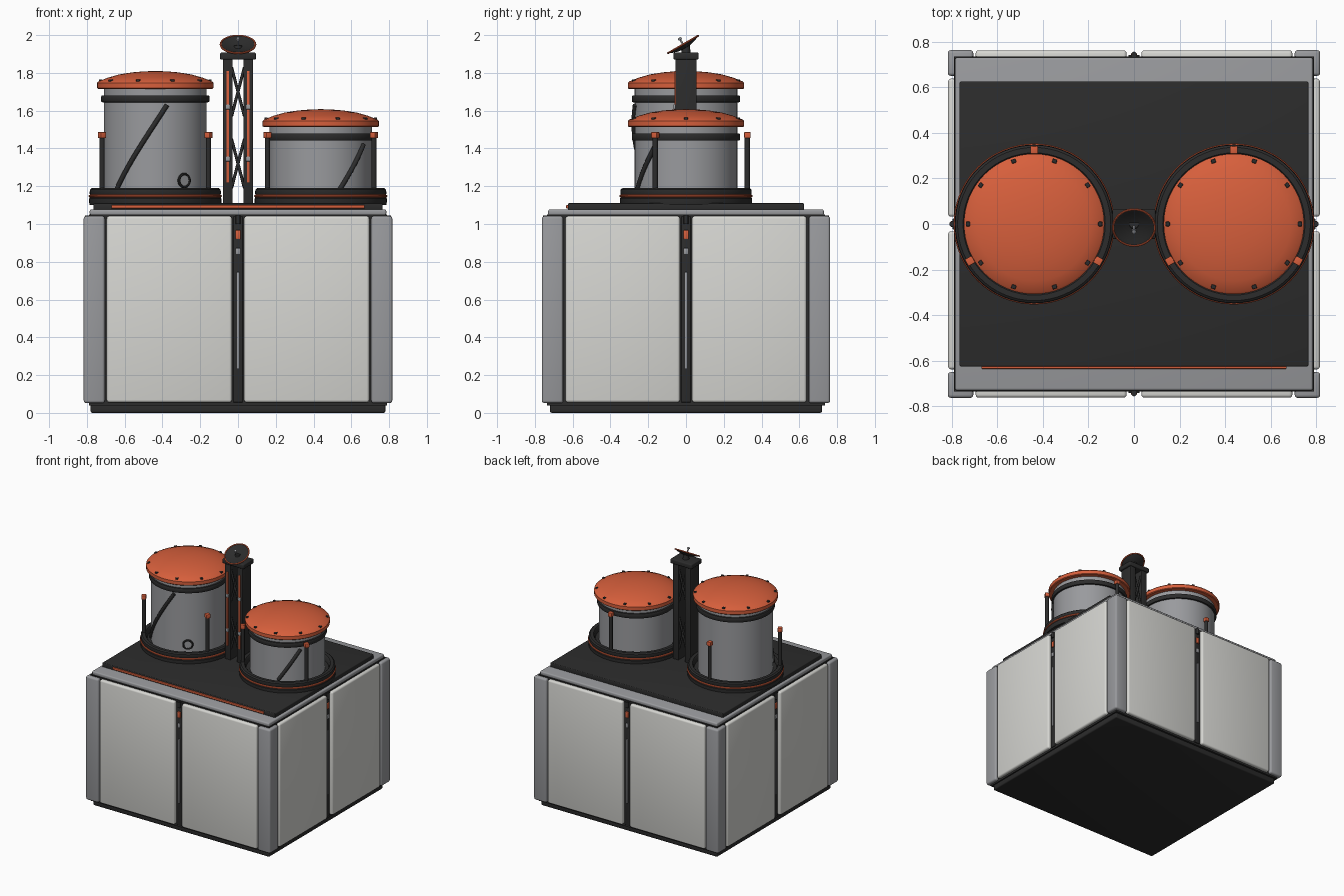
import bpy, bmesh, math
from mathutils import Vector, Matrix

if "Cube" in bpy.data.objects:
    bpy.data.objects.remove(bpy.data.objects["Cube"])


def material(name, rgb):
    m = bpy.data.materials.new(name)
    m.diffuse_color = (*rgb, 1)
    m.use_nodes = True
    m.node_tree.nodes["Principled BSDF"].inputs["Base Color"].default_value = m.diffuse_color
    return m


PANEL = material("pale panel", (0.68, 0.68, 0.65))
METAL = material("grey metal", (0.32, 0.325, 0.34))
DARK = material("charcoal", (0.025, 0.025, 0.025))
ORANGE = material("burnt orange", (0.68, 0.115, 0.045))


def finish(name, bm, mat, smooth=True, matrix=None):
    if matrix is not None:
        bm.transform(matrix)
    bmesh.ops.recalc_face_normals(bm, faces=bm.faces)
    me = bpy.data.meshes.new(name)
    bm.to_mesh(me)
    bm.free()
    me.materials.append(mat)
    ob = bpy.data.objects.new(name, me)
    bpy.context.collection.objects.link(ob)
    if smooth:
        bpy.ops.object.select_all(action='DESELECT')
        ob.select_set(True)
        bpy.context.view_layer.objects.active = ob
        bpy.ops.object.shade_smooth_by_angle(angle=math.radians(35))
    return ob


def box(name, lo, hi, mat, bevel=0.0, matrix=None):
    lo, hi = Vector(lo), Vector(hi)
    bm = bmesh.new()
    bmesh.ops.create_cube(bm, size=1)
    for v in bm.verts:
        v.co = Vector(((lo[i] + hi[i]) / 2 + v.co[i] * (hi[i] - lo[i])) for i in range(3))
    if bevel:
        bmesh.ops.bevel(bm, geom=bm.edges[:], offset=bevel, segments=3,
                        profile=0.5, affect='EDGES')
    return finish(name, bm, mat, bevel > 0, matrix)


def lathe(name, profile, mat, matrix=None, steps=64, closed=False):
    """Revolve (radius, z) points about z."""
    bm = bmesh.new()
    vs = [bm.verts.new((r, 0, z)) for r, z in profile]
    pairs = list(zip(vs, vs[1:])) + ([(vs[-1], vs[0])] if closed else [])
    es = [bm.edges.new(p) for p in pairs]
    bmesh.ops.spin(bm, geom=vs + es, cent=(0, 0, 0), axis=(0, 0, 1),
                   angle=2 * math.pi, steps=steps, use_duplicate=False)
    bmesh.ops.remove_doubles(bm, verts=bm.verts[:], dist=1e-5)
    return finish(name, bm, mat, True, matrix)


def torus(name, R, r, mat, matrix, z=0.0, sides=8, steps=64):
    pts = [(R + r * math.cos(2 * math.pi * i / sides),
            z + r * math.sin(2 * math.pi * i / sides)) for i in range(sides)]
    return lathe(name, pts, mat, matrix, steps, True)


def tube(name, points, radius, mat):
    cu = bpy.data.curves.new(name, 'CURVE')
    cu.dimensions = '3D'
    cu.bevel_depth, cu.bevel_resolution, cu.use_fill_caps = radius, 2, True
    sp = cu.splines.new('POLY')
    sp.points.add(len(points) - 1)
    for p, co in zip(sp.points, points):
        p.co = (*co, 1)
    cu.materials.append(mat)
    ob = bpy.data.objects.new(name, cu)
    bpy.context.collection.objects.link(ob)
    return ob


def shift(x, y, z):
    return Matrix.Translation((x, y, z))


def turn(deg, axis='Z'):
    return Matrix.Rotation(math.radians(deg), 4, axis)


# Cabinet: base plate, dark core, roof slab, deck and front strip
box("base_plate", (-.78, -.72, 0), (.78, .72, .055), DARK, .01)
box("cabinet_core", (-.79, -.735, .04), (.79, .735, 1.05), DARK)
box("roof_slab", (-.785, -.73, 1.045), (.785, .73, 1.077), METAL, .01)
box("roof_deck", (-.765, -.625, 1.07), (.765, .625, 1.11), DARK, .006)
box("deck_strip", (-.67, -.635, 1.083), (.67, -.62, 1.1), ORANGE, .003)

# Corner columns
for sx in (-1, 1):
    for sy in (-1, 1):
        a, b = sorted((sx * .705, sx * .817)), sorted((sy * .65, sy * .763))
        box("corner_column", (a[0], b[0], .052), (a[1], b[1], 1.042), METAL, .014)

# Wall panels and centre seams on all four sides
for deg, wide, depth in ((0, .695, .762), (180, .695, .762), (90, .638, .816), (270, .638, .816)):
    R = turn(deg)
    for lo, hi in ((-wide, -.032), (.032, wide)):
        box("wall_panel", (lo, -depth, .055), (hi, -depth + .06, 1.042), PANEL, .014, R)
    f = -depth + .02
    box("seam_post", (-.024, f, .055), (.024, f + .05, 1.04), DARK, .004, R)
    box("seam_lamp", (-.013, f - .008, .92), (.013, f + .01, .967), ORANGE, .003, R)
    box("seam_latch", (-.011, f - .006, .84), (.011, f + .01, .872), METAL, .003, R)
    box("seam_rail", (-.006, f - .006, .235), (.006, f + .01, .745), METAL, .002, R)
    lathe("seam_cap", [(0, 1.0), (.012, 1.0), (.012, 1.045), (0, 1.045)], DARK,
          shift(0, -.744, 0) if deg == 0 else R @ shift(0, -depth + .018, 0), 16)


def tank(x, top, sweep, rise):
    """Storage tank whose lid rim starts at height top."""
    M = shift(x, 0, 0)
    lathe("tank_foot", [(.27, 1.1), (.347, 1.1), (.35, 1.115), (.35, 1.135), (.344, 1.143),
                        (.344, 1.153), (.348, 1.16), (.346, 1.182), (.336, 1.19),
                        (.312, 1.19), (.304, 1.18), (.3, 1.15), (.27, 1.15)], DARK, M)
    torus("foot_ring", .346, .007, ORANGE, M, 1.148)
    lathe("tank_body", [(0, 1.11), (.272, 1.11), (.272, top), (0, top)], METAL, M)
    lathe("tank_band", [(.268, top - .072), (.284, top - .07), (.287, top - .064),
                        (.287, top - .041), (.284, top - .035), (.268, top - .033)], DARK, M)
    # Domed lid and its bolts
    lathe("tank_lid", [(0, top), (.302, top), (.308, top + .005), (.308, top + .032),
                       (.3, top + .04), (.25, top + .06), (.19, top + .077),
                       (.12, top + .088), (.06, top + .093), (0, top + .095)], ORANGE, M)
    for i in range(10):
        box("lid_bolt", (.281, -.01, top + .035), (.299, .01, top + .051), DARK, .003,
            M @ turn(36 * i))
    # Guard posts with caps
    for a in (90, 210, 330):
        P = M @ turn(a) @ shift(.325, 0, 0)
        lathe("guard_post", [(0, 1.15), (.014, 1.15), (.014, 1.46), (0, 1.46)], DARK, P, 12)
        box("post_cap", (-.017, -.017, 1.455), (.017, .017, 1.487), ORANGE, .004, P)
    # Pipe climbing round the wall
    pts = []
    for i in range(13):
        t = i / 12
        a = math.radians(sweep[0] + (sweep[1] - sweep[0]) * t)
        pts.append((x + .276 * math.sin(a), -.276 * math.cos(a),
                    rise[0] + (rise[1] - rise[0]) * t))
    tube("wall_pipe", pts, .013, DARK)


tank(-.438, 1.715, (-48, 13), (1.18, 1.63))
tank(.438, 1.513, (21, 55), (1.18, 1.42))

# Round port on the taller tank
port = shift(-.438, 0, 1.23) @ turn(34) @ shift(0, -.274, 0) @ turn(90, 'X')
torus("port_ring", .033, .008, DARK, port, 0, 8, 32)
lathe("port_cover", [(0, -.02), (.03, -.02), (.03, .004), (0, .004)], METAL, port, 24)

# Mast: twin columns, trim, clamps, crossed braces and cap
for s in (-1, 1):
    M = shift(s * .054, 0, 0)
    box("mast_column", (-.026, -.056, 1.1), (.026, .056, 1.88), DARK, .004, M)
    box("mast_trim", (-.007, -.062, 1.22), (.007, -.05, 1.81), ORANGE, .002, M)
    for z in (1.345, 1.62):
        box("mast_clamp", (-.013, -.066, z - .013), (.013, -.05, z + .013), METAL, .003, M)
    for y in (-.04, .04):
        for z in (1.32, 1.7):
            tube("mast_brace", [(-s * .034, y, z - .13), (s * .034, y, z + .13)], .008, DARK)
box("mast_cap", (-.095, -.066, 1.87), (.095, .066, 1.908), DARK, .008)
lathe("dish_stem", [(0, 1.9), (.025, 1.9), (.02, 1.945), (0, 1.945)], DARK, None, 20)

# Tilted dish with rim and feed
D = shift(0, -.014, 1.948) @ turn(30, 'X')
lathe("dish_bowl", [(0, -.022), (.04, -.017), (.075, -.006), (.093, .004), (.09, .005),
                    (.07, -.001), (.04, -.011), (0, -.015)], DARK, D, 48)
torus("dish_rim", .092, .005, ORANGE, D, .003, 8, 48)
lathe("dish_feed", [(0, -.016), (.005, -.016), (.005, .03), (.01, .032), (.01, .042), (0, .044)],
      METAL, D, 12)
